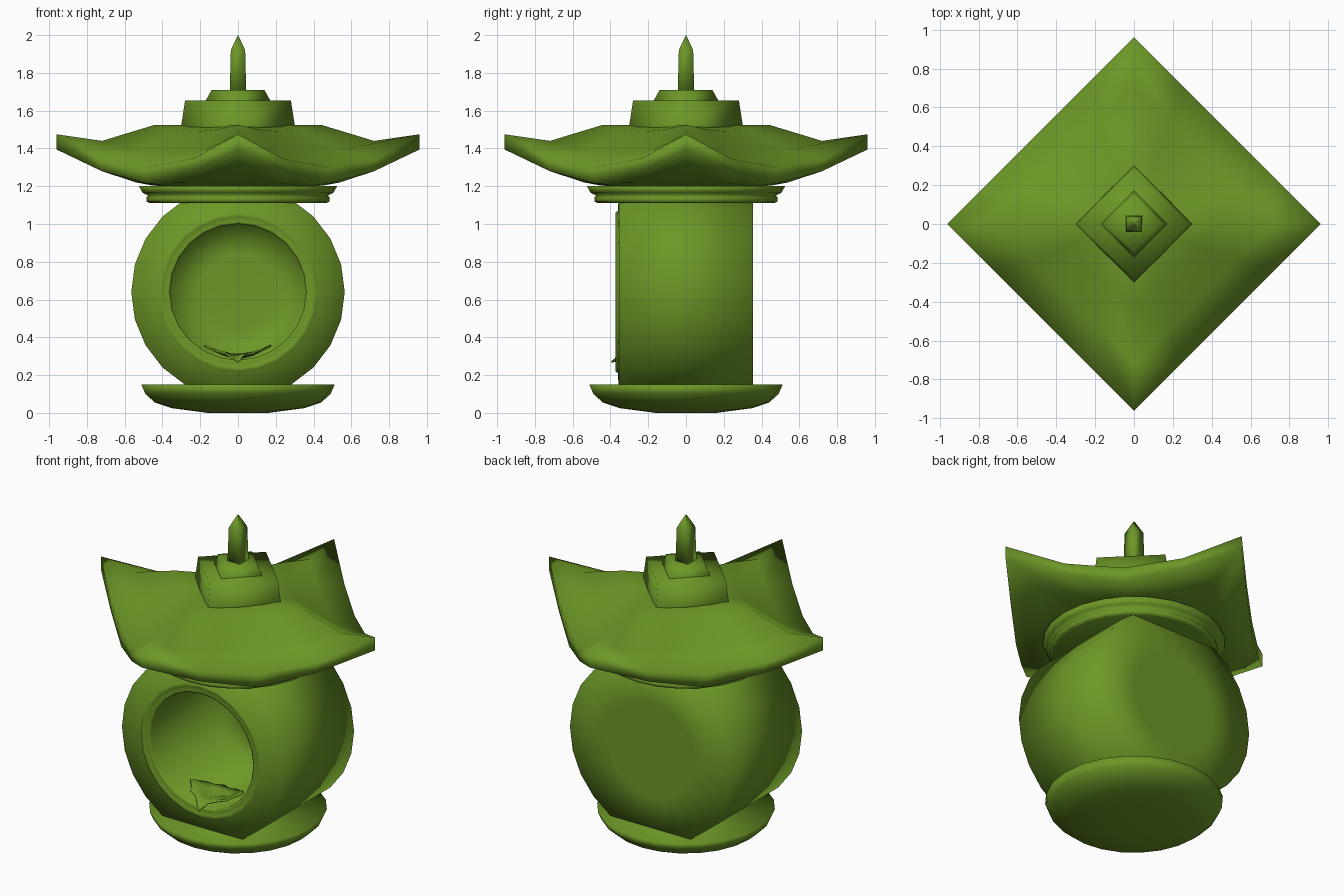
import bpy, bmesh, math, random
from mathutils import Vector, Matrix

if "Cube" in bpy.data.objects:
    bpy.data.objects.remove(bpy.data.objects["Cube"])

random.seed(4)
green = bpy.data.materials.new("green_stone")
green.diffuse_color = (0.15, 0.31, 0.02, 1)
green.use_nodes = True
green.node_tree.nodes["Principled BSDF"].inputs["Base Color"].default_value = green.diffuse_color


def finish(name, bm):
    """Turn a bmesh into a smooth, green object."""
    bmesh.ops.remove_doubles(bm, verts=bm.verts, dist=1e-5)
    bmesh.ops.recalc_face_normals(bm, faces=bm.faces)
    for f in bm.faces:
        f.smooth = True
    me = bpy.data.meshes.new(name)
    bm.to_mesh(me)
    bm.free()
    me.materials.append(green)
    ob = bpy.data.objects.new(name, me)
    bpy.context.collection.objects.link(ob)
    return ob


def bridge(bm, rings):
    """Join equally sized closed rings of vertices with quads."""
    for a, b in zip(rings, rings[1:]):
        n = len(a)
        for i in range(n):
            j = (i + 1) % n
            bm.faces.new((a[i], a[j], b[j], b[i]))


def lathe(name, profile, sides, matrix=Matrix(), turn=0.0):
    """Revolve (radius, height) points; both ends are capped flat."""
    bm = bmesh.new()
    rings = []
    for r, h in profile:
        ring = []
        for i in range(sides):
            a = turn + 2 * math.pi * i / sides
            ring.append(bm.verts.new(matrix @ Vector((r * math.cos(a), r * math.sin(a), h))))
        rings.append(ring)
    bridge(bm, rings)
    bm.faces.new(rings[0])
    bm.faces.new(rings[-1])
    return finish(name, bm)


# Shallow dish the lantern stands on
lathe("base_dish", [(0.16, 0.0), (0.35, 0.025), (0.44, 0.055),
                    (0.49, 0.10), (0.512, 0.15)], 24)

# Round body lying along y, with raised rim and hollow front
face_y = Matrix.Translation((0, 0, 0.64)) @ Matrix.Rotation(math.pi / 2, 4, 'X')
lathe("lamp_body", [(0.3, -0.355), (0.565, -0.355), (0.565, 0.355), (0.43, 0.36),
                    (0.42, 0.373), (0.40, 0.373), (0.385, 0.362), (0.372, 0.37),
                    (0.36, 0.36), (0.36, -0.24), (0.2, -0.25)], 24, face_y)

# Moulded collar below the roof
lathe("collar", [(0.465, 1.11), (0.485, 1.12), (0.485, 1.14), (0.475, 1.15),
                 (0.505, 1.165), (0.525, 1.20)], 24)


# Curved diamond roof: each ring gives its half-diagonal and the heights
# at corner, quarter and middle of every side
def diamond_ring(bm, d, zc, zq, zm):
    corners = [Vector((d, 0, 0)), Vector((0, d, 0)), Vector((-d, 0, 0)), Vector((0, -d, 0))]
    ring = []
    for k in range(4):
        for t, z in zip((0, 0.25, 0.5, 0.75), (zc, zq, zm, zq)):
            p = corners[k].lerp(corners[(k + 1) % 4], t)
            ring.append(bm.verts.new((p.x, p.y, z)))
    return ring


roof_rings = [(0.20, 1.525, 1.525, 1.525), (0.44, 1.525, 1.50, 1.49),
              (0.72, 1.44, 1.39, 1.375), (0.962, 1.475, 1.345, 1.30),
              (0.962, 1.395, 1.28, 1.215), (0.72, 1.285, 1.22, 1.20),
              (0.46, 1.205, 1.195, 1.19)]
bm = bmesh.new()
rings = [diamond_ring(bm, *r) for r in roof_rings]
bridge(bm, rings)
bm.faces.new(rings[0])
bm.faces.new(rings[-1])
finish("roof", bm)

# Stepped diamond tiers and the square spire
lathe("lower_tier", [(0.305, 1.47), (0.30, 1.525), (0.28, 1.655)], 4)
lathe("upper_tier", [(0.17, 1.64), (0.17, 1.655), (0.14, 1.71)], 4)
q = math.sqrt(2)
lathe("spire", [(0.044 * q, 1.68), (0.038 * q, 1.92), (0.001, 2.0)], 4, turn=math.pi / 4)

# Ragged moss patch on the opening's floor, spilling over the rim
bm = bmesh.new()
n = 18
rings = []
for s in (0.12, 0.55, 1.0):
    ring = []
    for i in range(n):
        a = 2 * math.pi * i / n
        wob = 1 + (random.uniform(-0.2, 0.08) if s == 1.0 else 0)
        x = 0.165 * s * wob * math.cos(a)
        y = -0.22 + 0.125 * s * wob * math.sin(a)
        z = 0.64 - math.sqrt(0.36 ** 2 - x * x) + 0.012 + 0.02 * s + random.uniform(0, 0.008)
        ring.append(bm.verts.new((x, y, z)))
    rings.append(ring)
tip = rings[-1][n * 3 // 4]
tip.co = Vector((0, -0.395, 0.275))
bridge(bm, rings)
bm.faces.new(rings[0])
moss = finish("moss_patch", bm)
sol = moss.modifiers.new("thickness", 'SOLIDIFY')
sol.thickness = 0.01
